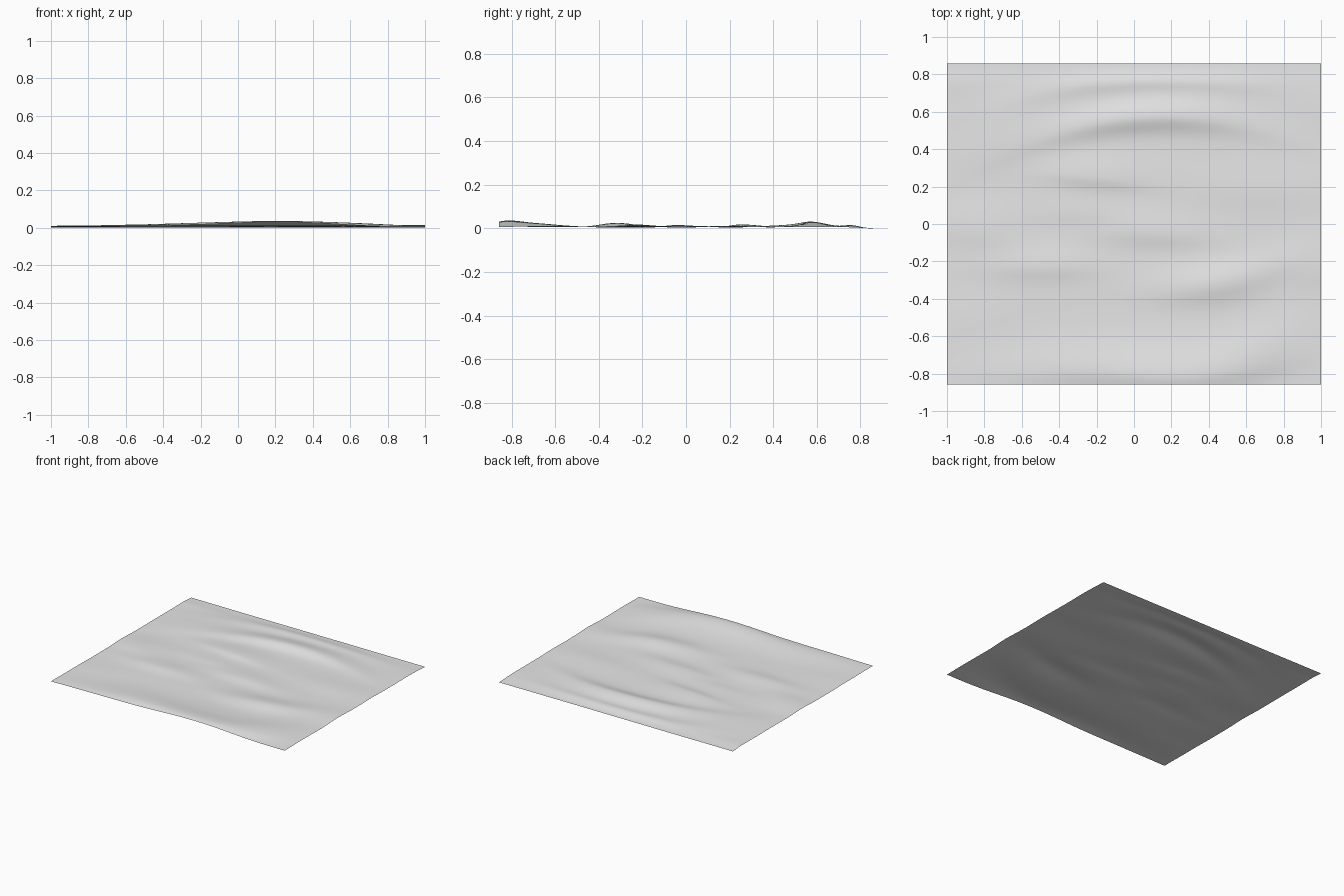
import bpy
import bmesh
from math import exp
from mathutils import Vector, noise

cube = bpy.data.objects.get("Cube")
if cube:
    bpy.data.objects.remove(cube, do_unlink=True)

HALF_X, HALF_Y = 1.0, 0.857
BASE = 0.007

# Folds: centre x, centre y, half length, front width, back width, height, tilt, bow
FOLDS = [
    (0.05, 0.57, 0.38, 0.05, 0.07, 0.025, 0.06, -0.25),
    (0.05, 0.77, 0.38, 0.04, 0.05, 0.011, 0.04, -0.15),
    (-0.22, 0.25, 0.20, 0.04, 0.09, 0.011, -0.10, 0.0),
    (-0.32, 0.06, 0.16, 0.04, 0.06, 0.004, 0.0, 0.0),
    (0.10, -0.05, 0.22, 0.05, 0.08, 0.010, -0.05, 0.0),
    (-0.48, -0.23, 0.22, 0.05, 0.07, 0.010, 0.0, 0.0),
    (0.43, -0.32, 0.27, 0.07, 0.08, 0.018, 0.18, 0.30),
    (0.27, -0.81, 0.33, 0.07, 0.11, 0.029, 0.04, 0.25),
    (-0.38, -0.79, 0.30, 0.06, 0.10, 0.014, 0.0, 0.0),
    (0.66, -0.66, 0.18, 0.10, 0.10, 0.006, 0.35, 0.0),
    (-0.85, -0.05, 0.14, 0.06, 0.09, 0.007, -0.10, 0.0),
    (0.70, 0.18, 0.25, 0.08, 0.10, 0.005, 0.05, 0.0),
    (-0.72, 0.48, 0.18, 0.08, 0.10, 0.005, 0.30, 0.0),
    (0.98, -0.25, 0.15, 0.08, 0.10, 0.008, 0.10, 0.0),
]


def fold_height(x, y, cx, cy, length, front, back, height, tilt, bow):
    """Soft crest with a steeper front side than back side."""
    u = x - cx
    v = y - (cy + tilt * u + bow * u * u)
    width = front if v < 0 else back
    return height * exp(-0.5 * (u / length) ** 2 - 0.5 * (v / width) ** 2)


def cloth_height(x, y):
    z = BASE + sum(fold_height(x, y, *fold) for fold in FOLDS)
    # Faint wrinkles, longer from side to side
    z += 0.003 * noise.noise(Vector((x * 2.2, y * 5.0, 0.4)))
    # The back hem settles onto the ground
    settle = min(1.0, max(0.0, (HALF_Y - y) / 0.12))
    return max(0.0, z * (0.25 + 0.75 * settle * settle * (3 - 2 * settle)))


# Rumpled sheet
mesh = bpy.data.meshes.new("rumpled_cloth")
bm = bmesh.new()
bmesh.ops.create_grid(bm, x_segments=120, y_segments=110, size=1.0)
for v in bm.verts:
    v.co.x *= HALF_X
    v.co.y *= HALF_Y
    v.co.z = cloth_height(v.co.x, v.co.y)
lowest = min(v.co.z for v in bm.verts)
for v in bm.verts:
    v.co.z -= lowest
for f in bm.faces:
    f.smooth = True
bm.to_mesh(mesh)
bm.free()

cloth = bpy.data.objects.new("rumpled_cloth", mesh)
bpy.context.collection.objects.link(cloth)

# Plain grey fabric
grey = (0.8, 0.8, 0.8, 1.0)
fabric = bpy.data.materials.new("light_grey_fabric")
fabric.use_nodes = True
fabric.diffuse_color = grey
for node in fabric.node_tree.nodes:
    if node.type == "BSDF_PRINCIPLED":
        node.inputs["Base Color"].default_value = grey
mesh.materials.append(fabric)
